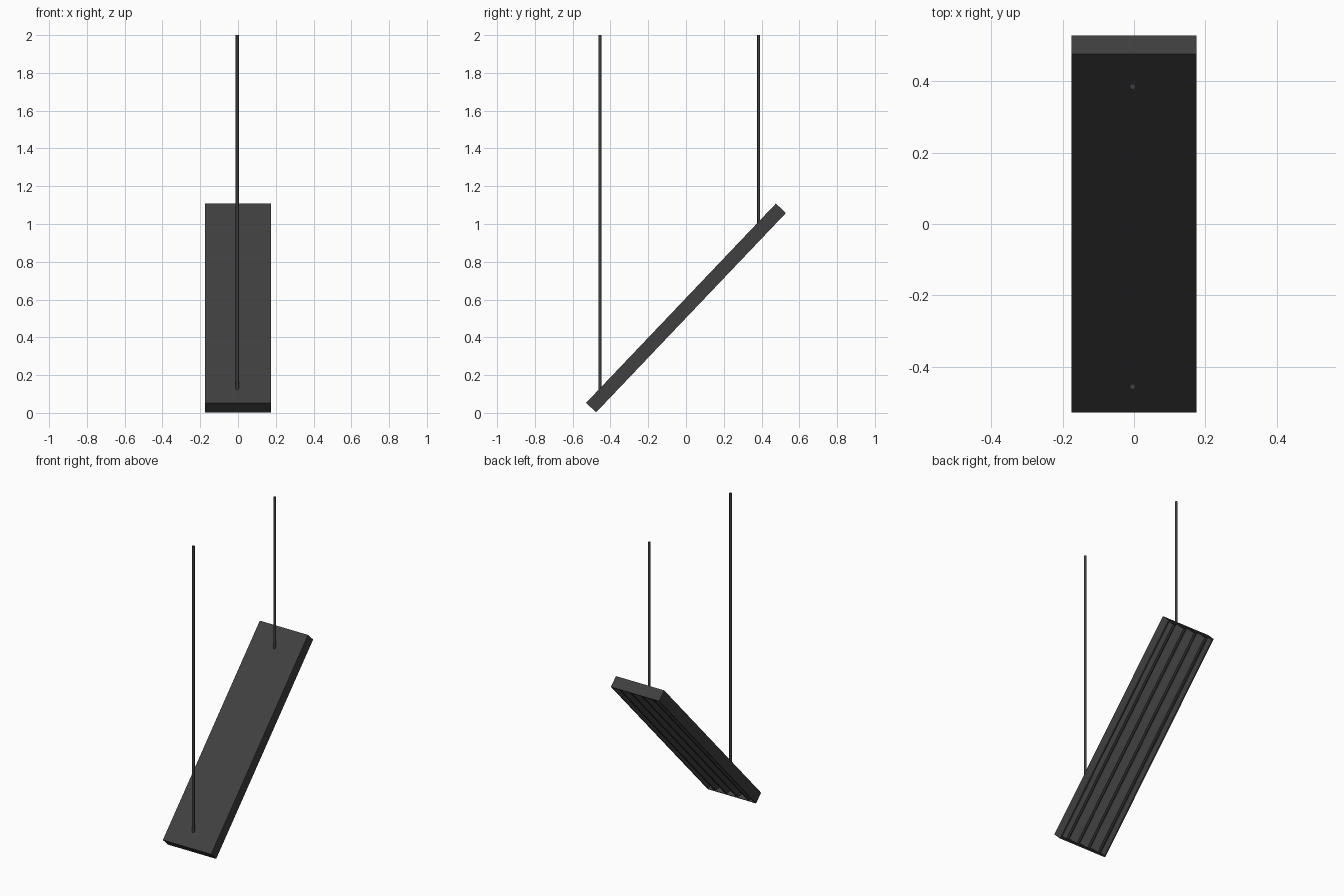
import bpy, bmesh, math
from mathutils import Matrix

if "Cube" in bpy.data.objects:
    bpy.data.objects.remove(bpy.data.objects["Cube"])

W, L, T = 0.35, 1.457, 0.073      # housing width, length, thickness
RIM, DEPTH = 0.012, 0.05          # rim width and recess depth underneath
TILT = Matrix.Translation((0, 0, 0.5555)) @ Matrix.Rotation(math.radians(46.4), 4, 'X')

mat = bpy.data.materials.new("dark_metal")
mat.diffuse_color = (0.05, 0.05, 0.05, 1)
mat.use_nodes = True
mat.node_tree.nodes["Principled BSDF"].inputs["Base Color"].default_value = mat.diffuse_color


def finish(bm, name, matrix=None):
    bmesh.ops.recalc_face_normals(bm, faces=bm.faces)
    if matrix:
        bm.transform(matrix)
    me = bpy.data.meshes.new(name)
    bm.to_mesh(me)
    bm.free()
    ob = bpy.data.objects.new(name, me)
    me.materials.append(mat)
    bpy.context.collection.objects.link(ob)
    return ob


# Tilted housing: a box with a shallow recess in its underside
bm = bmesh.new()
bmesh.ops.create_cube(bm, size=1, matrix=Matrix.Diagonal((W, L, T, 1)))
bm.normal_update()
under = min(bm.faces, key=lambda f: f.normal.z)
bmesh.ops.inset_region(bm, faces=[under], thickness=RIM)
floor = bmesh.ops.extrude_discrete_faces(bm, faces=[under])["faces"][0]
bmesh.ops.translate(bm, verts=floor.verts, vec=(0, 0, DEPTH))
finish(bm, "housing", TILT)

# Lengthwise V-shaped reflector ridges inside the recess
n = 4
pitch = (W - 2 * RIM) / n
base_z = -T / 2 + DEPTH + 0.002
tip_z = -T / 2 + 0.004
half_len = L / 2 - RIM
for i in range(n):
    x = (i - (n - 1) / 2) * pitch
    bm = bmesh.new()
    profile = [(x - pitch / 2, base_z), (x + pitch / 2, base_z),
               (x + 0.008, tip_z), (x - 0.008, tip_z)]
    face = bm.faces.new([bm.verts.new((px, -half_len, pz)) for px, pz in profile])
    ext = bmesh.ops.extrude_face_region(bm, geom=[face])["geom"]
    bmesh.ops.translate(bm, vec=(0, 2 * half_len, 0),
                        verts=[v for v in ext if isinstance(v, bmesh.types.BMVert)])
    finish(bm, f"reflector_ridge_{i + 1}", TILT)

# Vertical suspension rods
for name, y, z0 in (("front_rod", -0.456, 0.122), ("back_rod", 0.385, 1.005)):
    bm = bmesh.new()
    bmesh.ops.create_cone(bm, cap_ends=True, segments=16, radius1=0.008, radius2=0.008,
                          depth=2 - z0, matrix=Matrix.Translation((-0.004, y, (2 + z0) / 2)))
    ob = finish(bm, name)
    bpy.ops.object.select_all(action='DESELECT')
    ob.select_set(True)
    bpy.context.view_layer.objects.active = ob
    bpy.ops.object.shade_smooth_by_angle(angle=math.radians(40))
